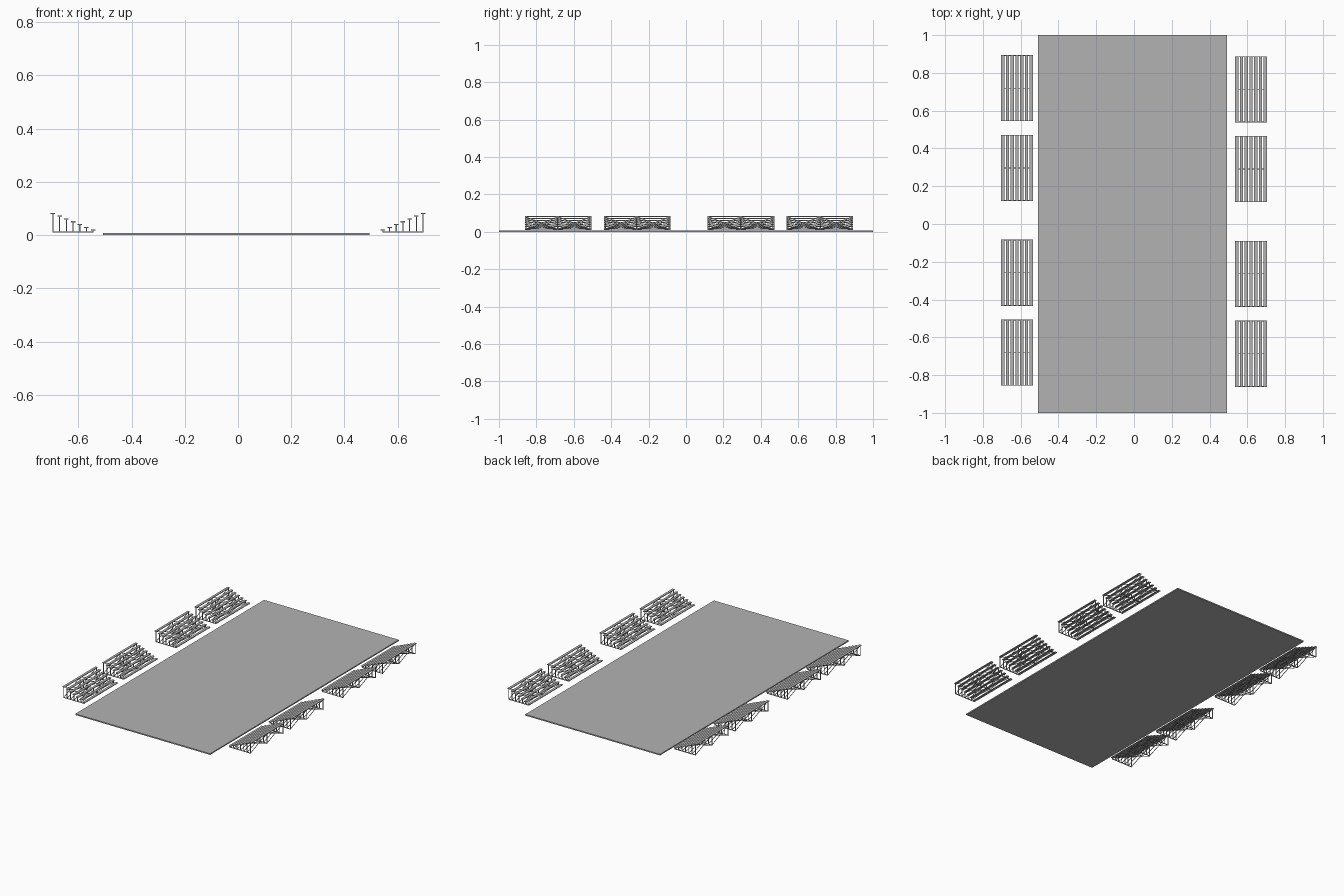
import bpy
import bmesh
from math import atan2, hypot
from mathutils import Matrix, Vector

if "Cube" in bpy.data.objects:
    bpy.data.objects.remove(bpy.data.objects["Cube"], do_unlink=True)


def make_material(name, colour):
    mat = bpy.data.materials.new(name)
    mat.use_nodes = True
    mat.diffuse_color = colour
    mat.node_tree.nodes["Principled BSDF"].inputs["Base Color"].default_value = colour
    return mat


grey = make_material("plain grey", (0.45, 0.45, 0.45, 1))


def add_box(bm, centre, size, tilt=0):
    """Box rotated about x by tilt."""
    matrix = (Matrix.Translation(centre) @ Matrix.Rotation(tilt, 4, "X")
              @ Matrix.Diagonal((*size, 1)))
    bmesh.ops.create_cube(bm, size=1, matrix=matrix)


def finish(bm, name):
    mesh = bpy.data.meshes.new(name)
    bm.to_mesh(mesh)
    bm.free()
    mesh.materials.append(grey)
    obj = bpy.data.objects.new(name, mesh)
    bpy.context.collection.objects.link(obj)
    return obj


# Playing field slab
field = bmesh.new()
add_box(field, (-0.007, 0, 0.004), (1.0, 2.0, 0.008))
finish(field, "field_slab")

# Stand dimensions: rows climb outwards along +x
ROWS = 7
PITCH, RISE = 0.0252, 0.0105
FIRST_X, FIRST_TOP = 0.544, 0.021
BASE, LENGTH, BAR = 0.010, 0.35, 0.004
FRAMES = (-LENGTH / 2 + BAR / 2, 0, LENGTH / 2 - BAR / 2)


def add_brace(bm, x, start, end):
    """Thin diagonal bar between two (y, z) points."""
    dy, dz = end[0] - start[0], end[1] - start[1]
    centre = Vector((x, (start[0] + end[0]) / 2, (start[1] + end[1]) / 2))
    add_box(bm, centre, (BAR * 0.7, hypot(dy, dz), BAR * 0.7), atan2(dz, dy))


def build_stand():
    bm = bmesh.new()
    last_x = FIRST_X + (ROWS - 1) * PITCH
    # Ground rails under each frame
    for y in FRAMES:
        add_box(bm, ((FIRST_X + last_x) / 2, y, BASE + BAR / 2),
                (last_x - FIRST_X + BAR, BAR, BAR))
    for row in range(ROWS):
        x, top = FIRST_X + row * PITCH, FIRST_TOP + row * RISE
        # Seat plank
        add_box(bm, (x, 0, top - BAR / 2), (0.017, LENGTH, BAR))
        # Posts
        for y in FRAMES:
            add_box(bm, (x, y, (BASE + top - BAR) / 2), (BAR, BAR, top - BAR - BASE))
        # Crossed braces in each bay
        for a, b in zip(FRAMES, FRAMES[1:]):
            add_brace(bm, x, (a, BASE + BAR / 2), (b, top - BAR))
            add_brace(bm, x, (a, top - BAR), (b, BASE + BAR / 2))
    return finish(bm, "stand")


# Four stands on each side, the right side turned round
stand = build_stand()
for side, shift in (("left", 0), ("right", 0.006)):
    for number, y in enumerate((-0.687, -0.264, 0.291, 0.713), 1):
        copy = bpy.data.objects.new(f"{side}_stand_{number}", stand.data)
        copy.location = (0, y + shift, 0)
        if side == "right":
            copy.rotation_euler.z = 3.14159265
        bpy.context.collection.objects.link(copy)
bpy.data.objects.remove(stand, do_unlink=True)
